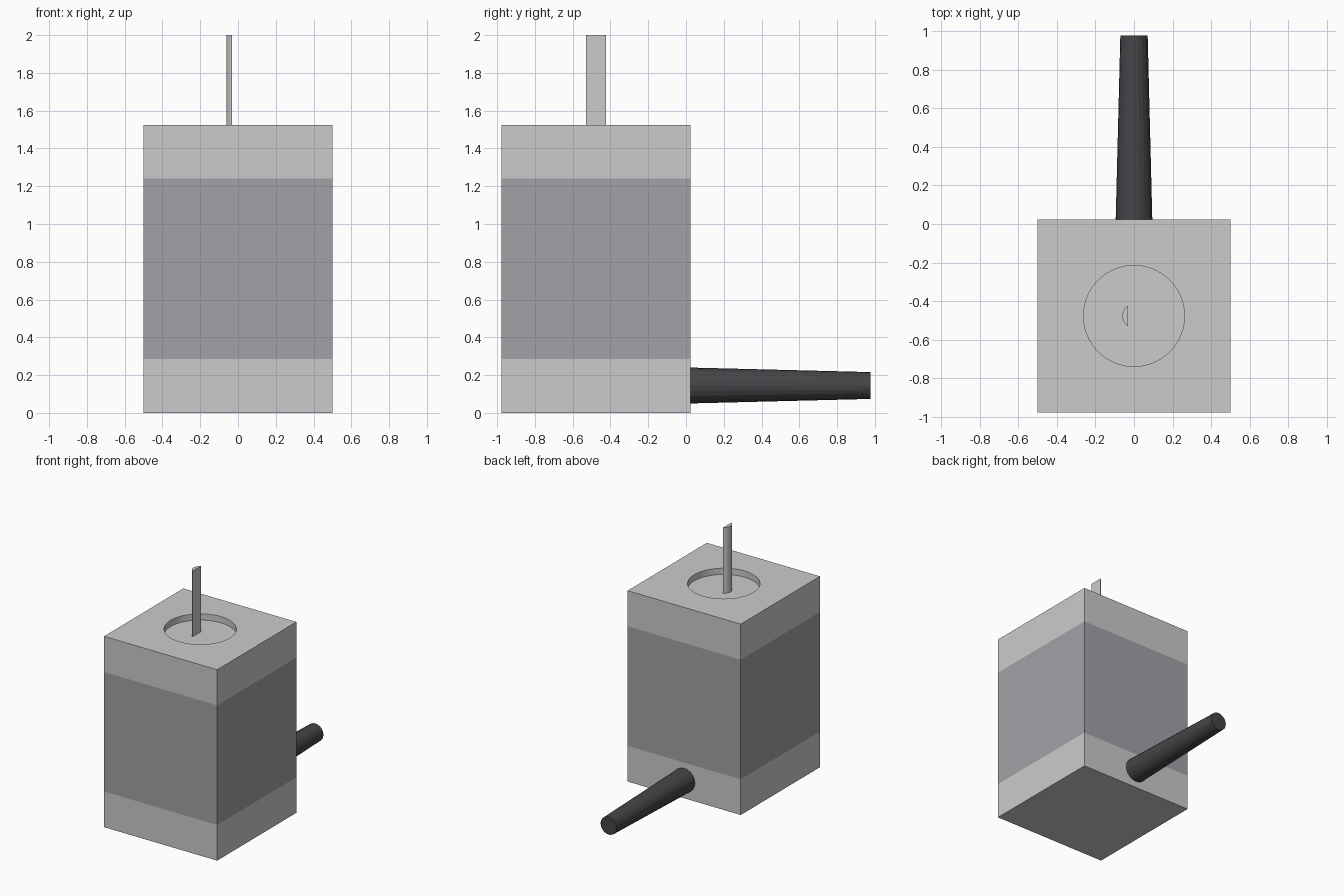
import bpy, bmesh, math
from mathutils import Vector

if "Cube" in bpy.data.objects:
    bpy.data.objects.remove(bpy.data.objects["Cube"])

Y_BACK, Y_MID = 0.023, -0.477      # back wall and shaft axis
TOP, LOW, HIGH = 1.525, 0.285, 1.24


def material(name, colour):
    mat = bpy.data.materials.new(name)
    mat.diffuse_color = (*colour, 1)
    mat.use_nodes = True
    mat.node_tree.nodes["Principled BSDF"].inputs["Base Color"].default_value = mat.diffuse_color
    return mat


def smooth(obj, degrees=30):
    bpy.ops.object.select_all(action='DESELECT')
    obj.select_set(True)
    bpy.context.view_layer.objects.active = obj
    bpy.ops.object.shade_smooth_by_angle(angle=math.radians(degrees))


def extrude_profile(name, points, z0, z1):
    """Closed prism from an xy outline."""
    bm = bmesh.new()
    face = bm.faces.new([bm.verts.new((x, y, z0)) for x, y in points])
    top = bmesh.ops.extrude_face_region(bm, geom=[face])['geom']
    verts = [v for v in top if isinstance(v, bmesh.types.BMVert)]
    bmesh.ops.translate(bm, verts=verts, vec=(0, 0, z1 - z0))
    bmesh.ops.recalc_face_normals(bm, faces=bm.faces[:])
    mesh = bpy.data.meshes.new(name)
    bm.to_mesh(mesh)
    bm.free()
    obj = bpy.data.objects.new(name, mesh)
    bpy.context.collection.objects.link(obj)
    return obj


grey = material("cap_grey", (0.8, 0.8, 0.8))
dark = material("band_dark_grey", (0.36, 0.36, 0.39))
black = material("cable_black", (0.06, 0.06, 0.065))

# Motor body: square block split into end caps and a darker middle band
body = extrude_profile("motor_body",
                       [(-0.5, Y_MID - 0.5), (0.5, Y_MID - 0.5),
                        (0.5, Y_BACK), (-0.5, Y_BACK)], 0, TOP)
body.data.materials.append(grey)
body.data.materials.append(dark)
bm = bmesh.new()
bm.from_mesh(body.data)
for z in (LOW, HIGH):
    bmesh.ops.bisect_plane(bm, geom=bm.verts[:] + bm.edges[:] + bm.faces[:],
                           plane_co=Vector((0, 0, z)), plane_no=Vector((0, 0, 1)))
for f in bm.faces:
    f.material_index = int(LOW < f.calc_center_median().z < HIGH)
bm.to_mesh(body.data)
bm.free()

# Shallow round recess in the top cap
bpy.ops.mesh.primitive_cylinder_add(vertices=64, radius=0.262, depth=0.1,
                                    location=(0, Y_MID, TOP))
cutter = bpy.context.object
cutter.name = "recess_cutter"
cutter.data.materials.append(grey)
cutter.hide_render = True
cut = body.modifiers.new("recess", 'BOOLEAN')
cut.operation, cut.solver, cut.object = 'DIFFERENCE', 'EXACT', cutter
bpy.context.view_layer.objects.active = body
bpy.ops.object.modifier_apply(modifier=cut.name)
bpy.data.objects.remove(cutter)
smooth(body)

# Output shaft: sliver of a round rod, flat side facing +x
R, N = 0.061, 12
angles = [math.radians(120 + 120 * i / N) for i in range(N + 1)]
shaft = extrude_profile("output_shaft",
                        [(R * math.cos(a), Y_MID + R * math.sin(a)) for a in angles],
                        TOP - 0.05, 2.0)
smooth(shaft)

# Tapered cable sleeve leaving the back of the lower cap
bpy.ops.mesh.primitive_cone_add(vertices=20, radius1=0.095, radius2=0.071,
                                depth=0.977 - Y_BACK,
                                location=(0, (0.977 + Y_BACK) / 2, 0.145),
                                rotation=(-math.pi / 2, 0, 0))
cable = bpy.context.object
cable.name = "cable_sleeve"
cable.data.materials.append(black)
